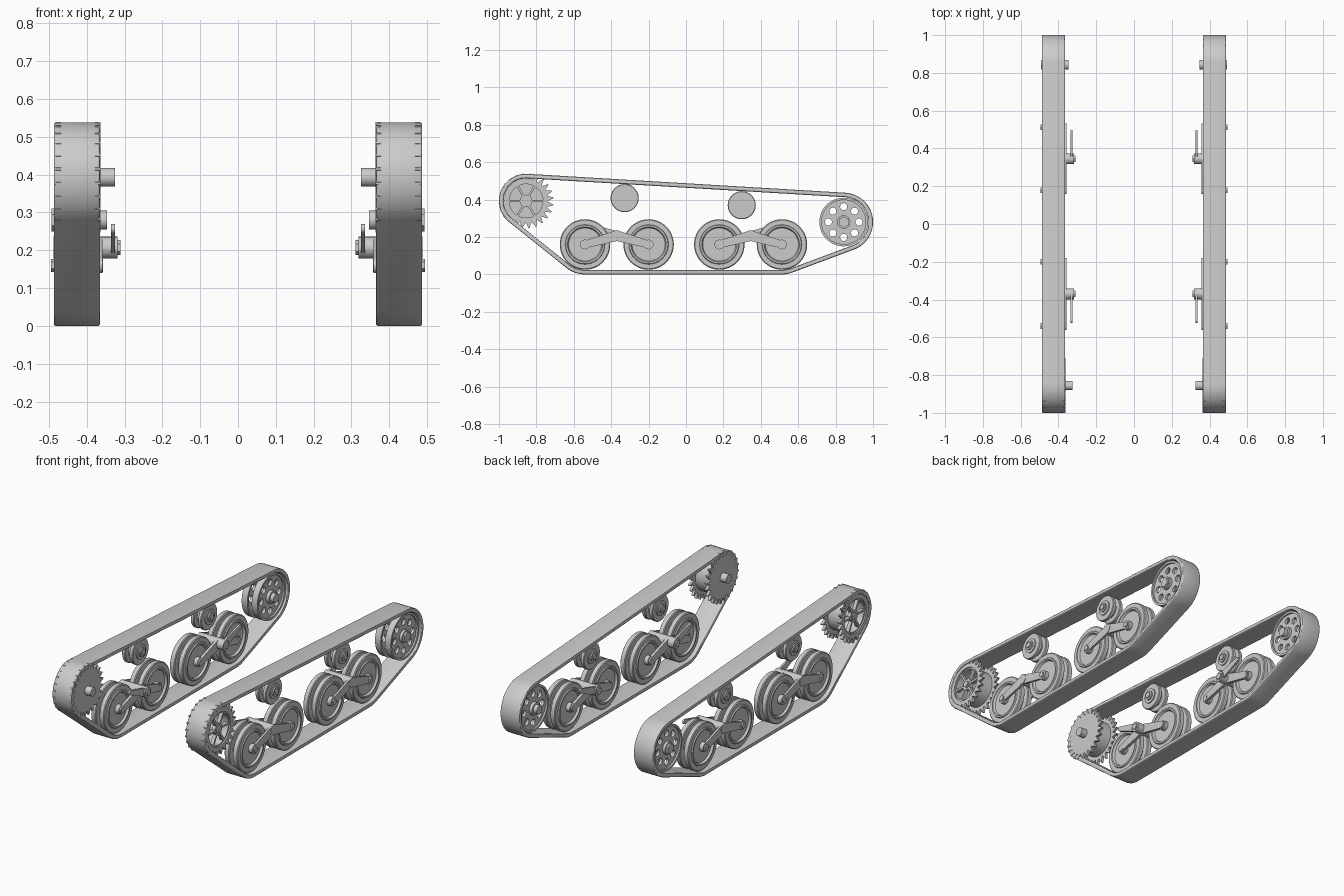
import bpy, bmesh
from math import sin, cos, pi, tau, radians
from mathutils import Matrix, Vector

if "Cube" in bpy.data.objects:
    bpy.data.objects.remove(bpy.data.objects["Cube"])

grey = bpy.data.materials.new("plain_grey")
grey.use_nodes = True
grey.diffuse_color = (0.6, 0.6, 0.6, 1)
grey.node_tree.nodes["Principled BSDF"].inputs["Base Color"].default_value = (0.6, 0.6, 0.6, 1)


def add_pair(name, mesh):
    """Place a part on the left (+x) and its mirror image on the right."""
    mesh.materials.clear()
    mesh.materials.append(grey)
    mirrored = mesh.copy()
    mirrored.transform(Matrix.Scale(-1, 4, (1, 0, 0)))
    mirrored.flip_normals()
    for side, data in (("left_", mesh), ("right_", mirrored)):
        obj = bpy.data.objects.new(side + name, data)
        bpy.context.collection.objects.link(obj)
        bpy.ops.object.select_all(action="DESELECT")
        obj.select_set(True)
        bpy.context.view_layer.objects.active = obj
        bpy.ops.object.shade_smooth_by_angle(angle=radians(30))


def circle(y, z, r, n=32):
    return [(y + r * cos(tau * i / n), z + r * sin(tau * i / n)) for i in range(n)]


def hull(points):
    """Convex outline around 2D points."""
    def chain(pts):
        out = []
        for p in pts:
            while len(out) > 1 and ((out[-1][0] - out[-2][0]) * (p[1] - out[-2][1])
                                    - (out[-1][1] - out[-2][1]) * (p[0] - out[-2][0])) <= 0:
                out.pop()
            out.append(p)
        return out[:-1]
    pts = sorted(set(points))
    return chain(pts) + chain(pts[::-1])


def plate(name, outlines, x0, x1, bevel=0.0):
    """Flat plate in the y-z plane; later outlines cut holes in the first."""
    curve = bpy.data.curves.new(name, "CURVE")
    curve.dimensions = "2D"
    curve.fill_mode = "BOTH"
    curve.extrude = (x1 - x0) / 2 - bevel
    curve.bevel_depth = bevel
    curve.offset = -bevel
    curve.bevel_resolution = 2
    for outline in outlines:
        spline = curve.splines.new("POLY")
        spline.points.add(len(outline) - 1)
        for point, (y, z) in zip(spline.points, outline):
            point.co = (y, z, 0, 1)
        spline.use_cyclic_u = True
    temp = bpy.data.objects.new(name, curve)
    bpy.context.collection.objects.link(temp)
    graph = bpy.context.evaluated_depsgraph_get()
    mesh = bpy.data.meshes.new_from_object(temp.evaluated_get(graph))
    bpy.data.objects.remove(temp)
    # local x, y, z become world y, z, x
    mesh.transform(Matrix(((0, 0, 1, (x0 + x1) / 2), (1, 0, 0, 0), (0, 1, 0, 0), (0, 0, 0, 1))))
    bm = bmesh.new()
    bm.from_mesh(mesh)
    bmesh.ops.remove_doubles(bm, verts=bm.verts, dist=1e-5)
    bmesh.ops.recalc_face_normals(bm, faces=bm.faces)
    bm.to_mesh(mesh)
    bm.free()
    add_pair(name, mesh)


def lathe(name, profile, y, z, steps=48):
    """Spin an (x, radius) profile around the axle at y, z."""
    bm = bmesh.new()
    verts = [bm.verts.new((x, y, z + r)) for x, r in profile]
    edges = [bm.edges.new(pair) for pair in zip(verts, verts[1:])]
    bmesh.ops.spin(bm, geom=verts + edges, cent=(0, y, z), axis=(1, 0, 0), angle=tau, steps=steps)
    bmesh.ops.remove_doubles(bm, verts=bm.verts, dist=1e-5)
    bmesh.ops.recalc_face_normals(bm, faces=bm.faces)
    mesh = bpy.data.meshes.new(name)
    bm.to_mesh(mesh)
    bm.free()
    add_pair(name, mesh)


def rod(name, x0, x1, r, y, z, steps=24):
    lathe(name, [(x0, 0), (x0, r), (x1, r), (x1, 0)], y, z, steps)


MID = 0.426  # centre of the track width


def mirrored_profile(half):
    """Complete a wheel profile given from the outer face to the middle."""
    return half + [(2 * MID - x, r) for x, r in reversed(half)]


# Track belt wrapped around the running gear
sprocket, idler = (-0.855, 0.393), (0.843, 0.28)
wheel_ys, wheel_z = (-0.54, -0.2, 0.178, 0.513), 0.16
wraps = [(*sprocket, 0.145), (*idler, 0.157),
         (wheel_ys[0], wheel_z, 0.16), (wheel_ys[3], wheel_z, 0.16)]


def belt_outline(inset):
    return hull([p for y, z, r in wraps for p in circle(y, z, r - inset, 72)])


plate("track_belt", [belt_outline(0), belt_outline(0.024)], 0.365, 0.487, 0.006)

# Road wheels: twin tyres with a guide groove and dished faces
wheel_half = [(0.462, 0), (0.462, 0.088), (0.474, 0.094), (0.474, 0.103), (0.468, 0.106),
              (0.468, 0.13), (0.464, 0.135), (0.441, 0.135), (0.437, 0.13), (0.437, 0.1)]
for i, y in enumerate(wheel_ys, 1):
    lathe(f"road_wheel_{i}", mirrored_profile(wheel_half), y, wheel_z)
    rod(f"wheel_hub_{i}", 0.366, 0.486, 0.026, y, wheel_z)
    rod(f"wheel_bolt_{i}", 0.357, 0.494, 0.017, y, wheel_z, 6)

# Bogies: bent rocker arms, pivot and inner lever
for name, a, b, lean in (("front", wheel_ys[0], wheel_ys[1], -1), ("rear", wheel_ys[2], wheel_ys[3], 1)):
    mid, top = (a + b) / 2, 0.207
    for side, x0, x1 in (("outer", 0.474, 0.486), ("inner", 0.358, 0.374)):
        for part, end in (("front", a), ("back", b)):
            arm = hull(circle(end, wheel_z, 0.02) + circle(mid, top, 0.028))
            plate(f"{name}_bogie_{side}_{part}_arm", [arm], x0, x1)
    rod(f"{name}_bogie_pivot", 0.318, 0.488, 0.029, mid, top)
    rod(f"{name}_bogie_pivot_nut", 0.311, 0.32, 0.02, mid, top, 6)
    lever = hull(circle(mid, top, 0.024) + circle(mid + lean * 0.14, 0.257, 0.013))
    plate(f"{name}_bogie_lever", [lever], 0.325, 0.336)

# Return rollers under the upper run
roller_half = [(0.474, 0), (0.474, 0.026), (0.466, 0.026), (0.466, 0.042), (0.46, 0.042),
               (0.46, 0.072), (0.457, 0.075), (0.442, 0.075), (0.438, 0.071), (0.438, 0.045)]
for name, y, z in (("front", -0.328, 0.408), ("rear", 0.298, 0.37)):
    lathe(f"{name}_return_roller", mirrored_profile(roller_half), y, z)
    rod(f"{name}_roller_nut", 0.372, 0.48, 0.018, y, z, 6)

# Drive sprocket: spoked outer toothed ring, solid inner toothed disc
sy, sz = sprocket
TEETH = 24
toothed = []
for i in range(TEETH):
    for step, r in ((0, 0.118), (0.35, 0.147), (0.5, 0.147), (0.85, 0.118)):
        a = tau * (i + step) / TEETH
        toothed.append((sy + r * cos(a), sz + r * sin(a)))


def sector(index, r0, r1, gap):
    """Opening between two straight spokes."""
    start, span = tau * index / 6, tau / 6
    points = []
    for r, order in ((r1, range(9)), (r0, range(8, -1, -1))):
        trim = gap / r
        for k in order:
            a = start + trim + (span - 2 * trim) * k / 8
            points.append((sy + r * cos(a), sz + r * sin(a)))
    return points


plate("sprocket_outer_ring", [toothed, circle(sy, sz, 0.098, 48)], 0.468, 0.483)
plate("sprocket_spokes", [circle(sy, sz, 0.1, 48)] + [sector(i, 0.033, 0.09, 0.006) for i in range(6)],
      0.455, 0.475)
plate("sprocket_inner_disc", [toothed], 0.363, 0.378)
lathe("sprocket_rim", [(0.378, 0.1), (0.468, 0.1), (0.468, 0.092), (0.378, 0.092), (0.378, 0.1)], sy, sz)
rod("sprocket_shaft", 0.325, 0.478, 0.025, sy, sz)
rod("sprocket_nut", 0.47, 0.485, 0.02, sy, sz, 6)

# Rear idler: two perforated discs with raised rims on one hub
iy, iz = idler
holes = [circle(iy + 0.082 * cos(tau * i / 8), iz + 0.082 * sin(tau * i / 8), 0.019, 20) for i in range(8)]
for side, x0 in (("outer", 0.44), ("inner", 0.376)):
    x1 = x0 + 0.036
    plate(f"idler_{side}_disc", [circle(iy, iz, 0.122, 48)] + holes, x0 + 0.01, x1 - 0.01)
    lathe(f"idler_{side}_rim", [(x0, 0.118), (x0, 0.13), (x1, 0.13), (x1, 0.118), (x0, 0.118)], iy, iz)
rod("idler_hub", 0.368, 0.482, 0.036, iy, iz)
rod("idler_nut", 0.47, 0.493, 0.03, iy, iz, 6)
rod("idler_shaft", 0.346, 0.38, 0.025, iy, iz)
